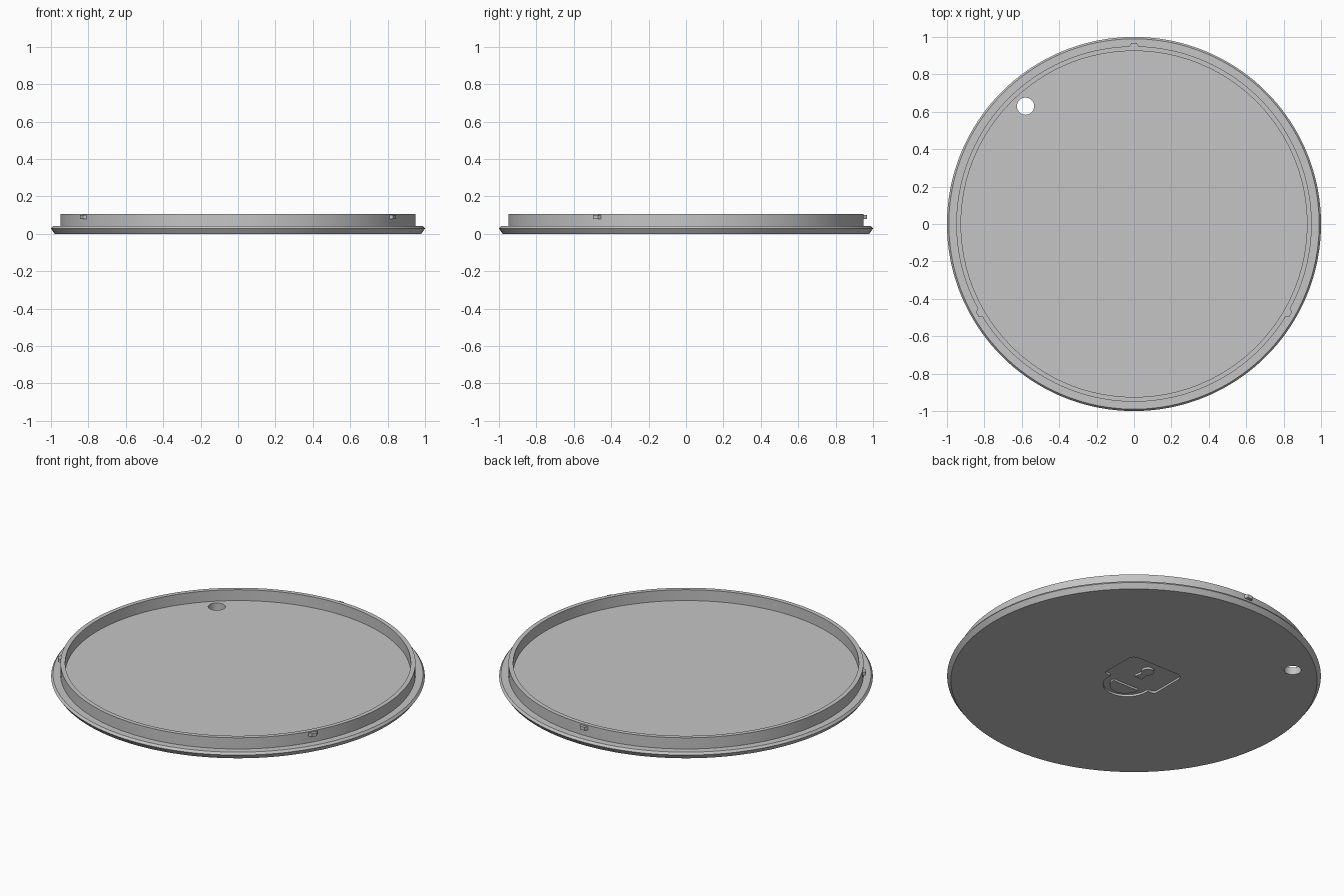
import bpy, bmesh
from math import sin, cos, radians

cube = bpy.data.objects.get("Cube")
if cube:
    bpy.data.objects.remove(cube, do_unlink=True)

grey = bpy.data.materials.new("plain grey")
grey.use_nodes = True
colour = (0.56, 0.56, 0.56, 1)
grey.diffuse_color = colour
grey.node_tree.nodes["Principled BSDF"].inputs["Base Color"].default_value = colour


def add_object(name, bm):
    bmesh.ops.recalc_face_normals(bm, faces=bm.faces)
    mesh = bpy.data.meshes.new(name)
    bm.to_mesh(mesh)
    bm.free()
    mesh.materials.append(grey)
    obj = bpy.data.objects.new(name, mesh)
    bpy.context.collection.objects.link(obj)
    return obj


def arc(cx, cy, r, start, end, steps):
    angles = [radians(start + (end - start) * i / steps) for i in range(steps + 1)]
    return [(cx + r * cos(a), cy + r * sin(a)) for a in angles]


def lathe(name, profile, segments):
    """Revolve a profile about z and close both ends with flat caps."""
    bm = bmesh.new()
    rings = [[bm.verts.new((x, y, z)) for x, y in arc(0, 0, r, 0, 360, segments)[:-1]]
             for r, z in profile]
    for low, high in zip(rings, rings[1:]):
        for i in range(segments):
            j = (i + 1) % segments
            bm.faces.new((low[i], low[j], high[j], high[i]))
    bm.faces.new(rings[0])
    bm.faces.new(rings[-1])
    return add_object(name, bm)


def prism(name, outline, bottom, top):
    bm = bmesh.new()
    face = bm.faces.new([bm.verts.new((x, y, bottom)) for x, y in outline])
    moved = bmesh.ops.extrude_face_region(bm, geom=[face])["geom"]
    bmesh.ops.translate(bm, vec=(0, 0, top - bottom),
                        verts=[v for v in moved if isinstance(v, bmesh.types.BMVert)])
    return add_object(name, bm)


def cut(target, cutter):
    """Subtract the cutter from the target, then discard it."""
    mod = target.modifiers.new("cut", 'BOOLEAN')
    mod.operation = 'DIFFERENCE'
    mod.solver = 'EXACT'
    mod.object = cutter
    bpy.context.view_layer.objects.active = target
    bpy.ops.object.modifier_apply(modifier=mod.name)
    bpy.data.objects.remove(cutter, do_unlink=True)


# Lid: flared disc with a raised ring wall around a flat floor
lid = lathe("lid", [(0.98, 0), (1, 0.028), (0.99, 0.041), (0.95, 0.041),
                    (0.95, 0.107), (0.925, 0.107), (0.925, 0.043)], 180)

# Round hole through the floor
cut(lid, prism("hole_cutter", arc(-0.58, 0.63, 0.046, 0, 360, 40)[:-1], -0.1, 0.2))

# Shallow padlock-shaped recess underneath, leaving two flush islands
depth = 0.012
padlock = (arc(0.135, 0.16, 0.04, 0, 90, 8) + arc(-0.135, 0.16, 0.04, 90, 180, 8)
           + arc(-0.155, -0.02, 0.02, 180, 270, 6)
           + [(-0.13, -0.04)] + arc(0, -0.055, 0.13, 180, 360, 32) + [(0.13, -0.04)]
           + arc(0.155, -0.02, 0.02, 270, 360, 6))
shackle_gap = arc(0, -0.07, 0.085, 180, 360, 24)
keyhole = arc(0, 0.115, 0.034, -60, 240, 20) + [(-0.024, 0.035), (0.024, 0.035)]
recess = prism("recess_cutter", padlock, -0.03, depth)
for outline in (shackle_gap, keyhole):
    cut(recess, prism("island_cutter", outline, -0.06, 0.06))
cut(lid, recess)

# Three snap tabs evenly spaced around the ring wall
tab_outline = [(0.94, -0.025), (0.95, -0.025), (0.967, -0.015),
               (0.967, 0.015), (0.95, 0.025), (0.94, 0.025)]
for name, angle in (("back_tab", 90), ("right_tab", 210), ("left_tab", 330)):
    tab = prism(name, tab_outline, 0.08, 0.1)
    tab.rotation_euler.z = radians(angle)

# Smooth round walls, crisp edges
bpy.ops.object.select_all(action='DESELECT')
lid.select_set(True)
bpy.context.view_layer.objects.active = lid
bpy.ops.object.shade_smooth_by_angle(angle=radians(25))
